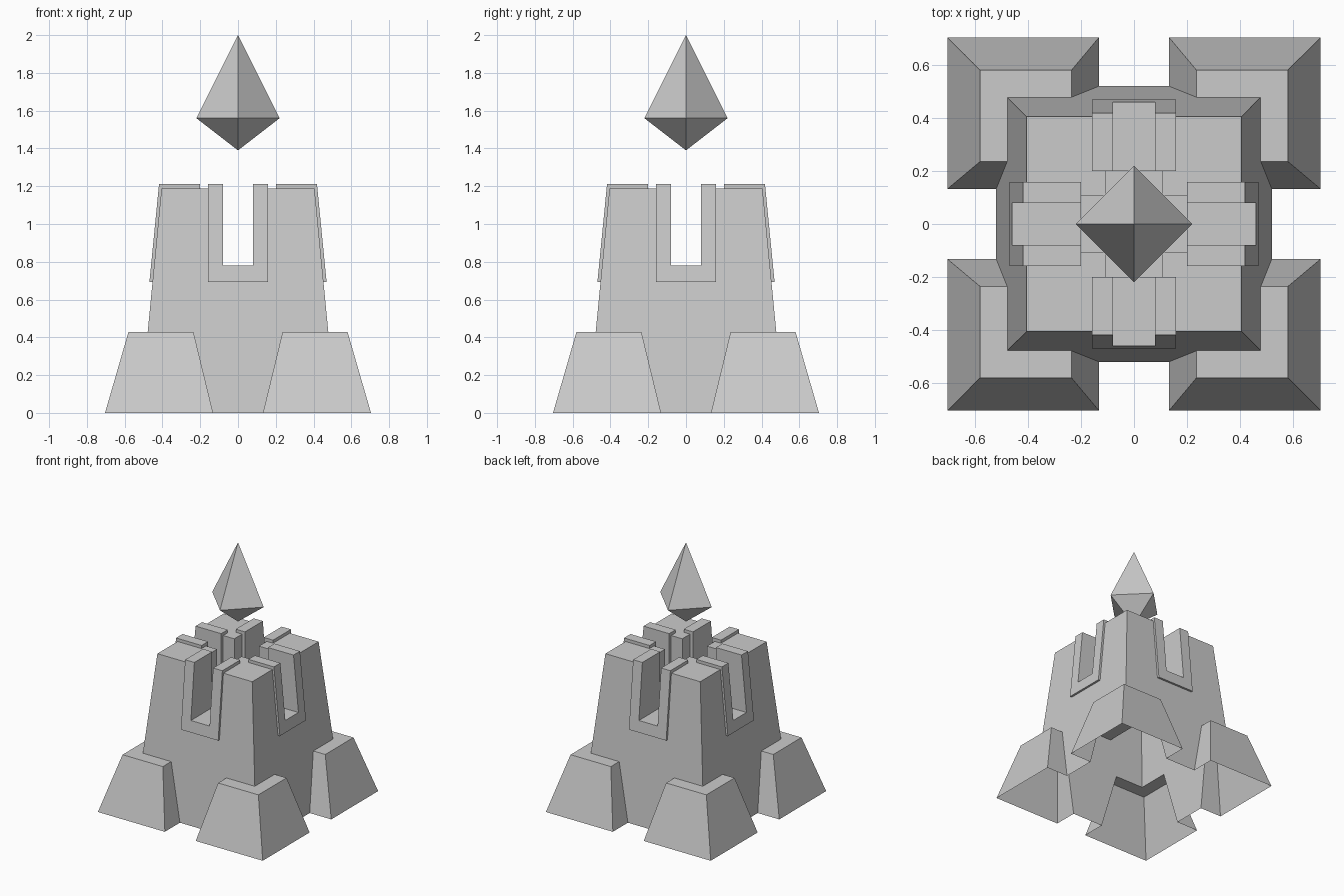
import bpy, bmesh
from math import pi
from mathutils import Matrix

if "Cube" in bpy.data.objects:
    bpy.data.objects.remove(bpy.data.objects["Cube"])


def to_object(name, bm):
    bmesh.ops.recalc_face_normals(bm, faces=bm.faces)
    me = bpy.data.meshes.new(name)
    bm.to_mesh(me)
    bm.free()
    ob = bpy.data.objects.new(name, me)
    bpy.context.collection.objects.link(ob)
    return ob


def bridge(bm, a, b):
    n = len(a)
    for i in range(n):
        bm.faces.new((a[i], a[(i + 1) % n], b[(i + 1) % n], b[i]))


def spin(pts):
    """Repeat 2D points around z in four quarter turns."""
    out = []
    for _ in range(4):
        out += pts
        pts = [(-y, x) for x, y in pts]
    return out


def foot_outline(gap, wall, out):
    return spin([(gap, -wall), (gap, -out), (out, -out), (out, -gap), (wall, -gap)])


# Tapered tower with four splayed corner feet, one continuous shell
bm = bmesh.new()
ring = lambda pts, z: [bm.verts.new((x, y, z)) for x, y in pts]
base = ring(foot_outline(0.132, 0.52, 0.704), 0)
ledge = ring(foot_outline(0.236, 0.478, 0.58), 0.428)
corner = ring(spin([(0.478, -0.478)]), 0.428)
top = ring(spin([(0.405, -0.405)]), 1.188)
bridge(bm, base, ledge)
bm.faces.new(base)
bm.faces.new(top)
for q in range(4):
    bm.faces.new(ledge[q * 5:q * 5 + 5] + [corner[q]])
    p = q - 1
    bm.faces.new((corner[p], ledge[p * 5 + 4 if p >= 0 else 19], ledge[q * 5],
                  corner[q], top[q], top[p]))
tower = to_object("tower", bm)

# Cross-shaped slot cut through the tower top
bm = bmesh.new()
w, l = 0.105, 0.7
outline = spin([(w, -l), (w, -w), (l, -w)])
lo, hi = ring(outline, 0.76), ring(outline, 1.4)
bridge(bm, lo, hi)
bm.faces.new(lo)
bm.faces.new(hi)
cutter = to_object("slot_cutter", bm)
mod = tower.modifiers.new("slots", 'BOOLEAN')
mod.operation, mod.solver, mod.object = 'DIFFERENCE', 'EXACT', cutter
dg = bpy.context.evaluated_depsgraph_get()
cut = bpy.data.meshes.new_from_object(tower.evaluated_get(dg))
tower.modifiers.clear()
tower.data = cut
bpy.data.objects.remove(cutter)

# Open underside
bm = bmesh.new()
bm.from_mesh(cut)
under = [f for f in bm.faces if all(v.co.z < 0.001 for v in f.verts)]
bmesh.ops.delete(bm, geom=under, context='FACES')
bm.to_mesh(cut)
bm.free()

# U-shaped slot frames, outer face following the tower slope
half = [(0.08, 0.78), (0.08, 1.212), (0.159, 1.212), (0.159, 0.692)]
profile = half + [(-x, z) for x, z in reversed(half)]
for k, side in enumerate(("front", "right", "back", "left")):
    bm = bmesh.new()
    inner = [bm.verts.new((x, -0.2, z)) for x, z in profile]
    outer = [bm.verts.new((x, -0.469 + 0.098 * (z - 0.692), z)) for x, z in profile]
    bridge(bm, inner, outer)
    bm.faces.new(inner)
    bm.faces.new(outer)
    bm.transform(Matrix.Rotation(k * pi / 2, 4, 'Z'))
    to_object(side + "_slot_frame", bm)

# Floating four-sided crystal
bm = bmesh.new()
mid = ring(spin([(0.22, 0)]), 1.56)
for z in (1.39, 2.0):
    tip = bm.verts.new((0, 0, z))
    for i in range(4):
        bm.faces.new((mid[i], mid[(i + 1) % 4], tip))
to_object("crystal", bm)
